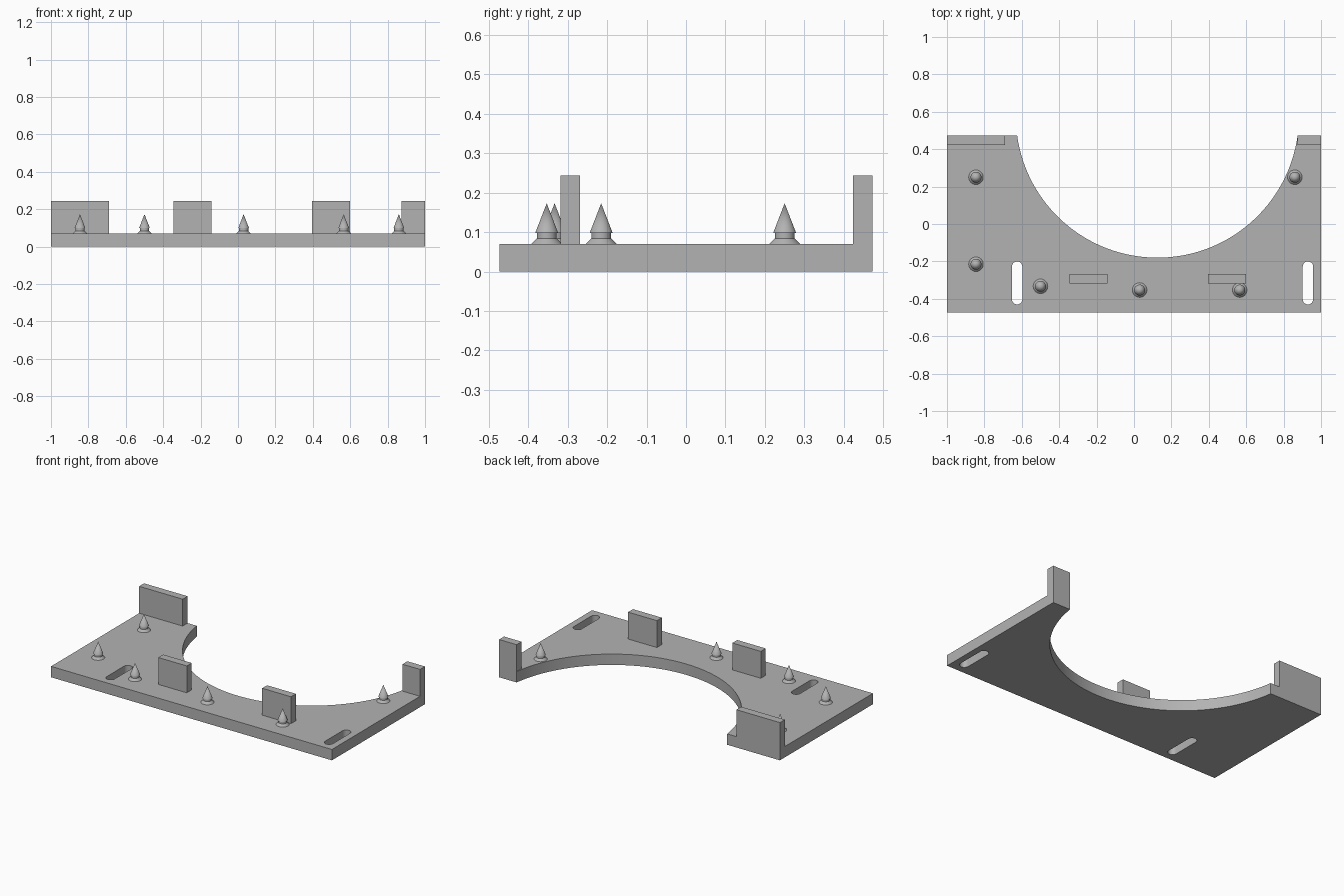
import bpy, bmesh
from math import pi, cos, sin, asin

cube = bpy.data.objects.get("Cube")
if cube:
    bpy.data.objects.remove(cube, do_unlink=True)

grey = bpy.data.materials.new("plain grey")
grey.use_nodes = True
colour = (0.45, 0.45, 0.45, 1)
grey.diffuse_color = colour
grey.node_tree.nodes["Principled BSDF"].inputs["Base Color"].default_value = colour

DEPTH, THICK, TAB_TOP, TAB_DEPTH = 0.473, 0.07, 0.243, 0.05


def finish(bm, name, smooth=False):
    bmesh.ops.recalc_face_normals(bm, faces=bm.faces)
    mesh = bpy.data.meshes.new(name)
    bm.to_mesh(mesh)
    bm.free()
    mesh.materials.append(grey)
    obj = bpy.data.objects.new(name, mesh)
    bpy.context.collection.objects.link(obj)
    if smooth:
        bpy.ops.object.select_all(action='DESELECT')
        obj.select_set(True)
        bpy.context.view_layer.objects.active = obj
        bpy.ops.object.shade_smooth_by_angle(angle=pi / 6)
    return obj


def arc(cx, cy, r, start, end, steps):
    angles = [start + (end - start) * i / steps for i in range(steps + 1)]
    return [(cx + r * cos(a), cy + r * sin(a)) for a in angles]


def slot(cx, low=-0.43, high=-0.2, r=0.028):
    return arc(cx, high - r, r, 0, pi, 12) + arc(cx, low + r, r, pi, 2 * pi, 12)


# Base plate: outline with a large circular bite and two slots
bite_x, bite_y, bite_r = 0.125, 0.577, 0.757
dip = asin((bite_y - DEPTH) / bite_r)
outline = [(-1, DEPTH), (-1, -DEPTH), (1, -DEPTH), (1, DEPTH)]
outline += arc(bite_x, bite_y, bite_r, -dip, dip - pi, 64)

bm = bmesh.new()
for loop in (outline, slot(-0.625), slot(0.93)):
    verts = [bm.verts.new((x, y, 0)) for x, y in loop]
    for a, b in zip(verts, verts[1:] + verts[:1]):
        bm.edges.new((a, b))
bmesh.ops.triangle_fill(bm, edges=bm.edges[:], use_beauty=True, normal=(0, 0, 1))
bmesh.ops.dissolve_limit(bm, angle_limit=0.01, verts=[], edges=[e for e in bm.edges if len(e.link_faces) == 2])
top = bmesh.ops.extrude_face_region(bm, geom=bm.faces[:])["geom"]
bmesh.ops.translate(bm, vec=(0, 0, THICK), verts=[v for v in top if isinstance(v, bmesh.types.BMVert)])
finish(bm, "base_plate", smooth=True)

# Upright tabs: x range and front y
tabs = {
    "back_right_tab": (-1, -0.69, DEPTH - TAB_DEPTH),
    "back_left_tab": (0.875, 1, DEPTH - TAB_DEPTH),
    "front_right_tab": (-0.345, -0.142, -0.318),
    "front_left_tab": (0.395, 0.6, -0.318),
}
for name, (x0, x1, y0) in tabs.items():
    bm = bmesh.new()
    bmesh.ops.create_cube(bm, size=1)
    bmesh.ops.scale(bm, vec=(x1 - x0, TAB_DEPTH, TAB_TOP - THICK), verts=bm.verts)
    bmesh.ops.translate(bm, vec=((x0 + x1) / 2, y0 + TAB_DEPTH / 2, (TAB_TOP + THICK) / 2), verts=bm.verts)
    finish(bm, name)

# Pointed locating pins: turned profile of flared foot, neck and cone
profile = [(0.039, 0), (0.025, 0.014), (0.025, 0.028), (0.029, 0.028), (0, 0.103)]
pins = [(-0.845, 0.25), (-0.845, -0.215), (-0.5, -0.333),
        (0.03, -0.353), (0.565, -0.353), (0.86, 0.25)]
for number, (x, y) in enumerate(pins, 1):
    bm = bmesh.new()
    verts = [bm.verts.new((r, 0, z)) for r, z in profile]
    edges = [bm.edges.new(pair) for pair in zip(verts, verts[1:])]
    bmesh.ops.spin(bm, geom=verts + edges, cent=(0, 0, 0), axis=(0, 0, 1), angle=2 * pi, steps=32)
    bmesh.ops.remove_doubles(bm, verts=bm.verts, dist=0.0001)
    bmesh.ops.translate(bm, vec=(x, y, THICK), verts=bm.verts)
    finish(bm, f"pin_{number}", smooth=True)
